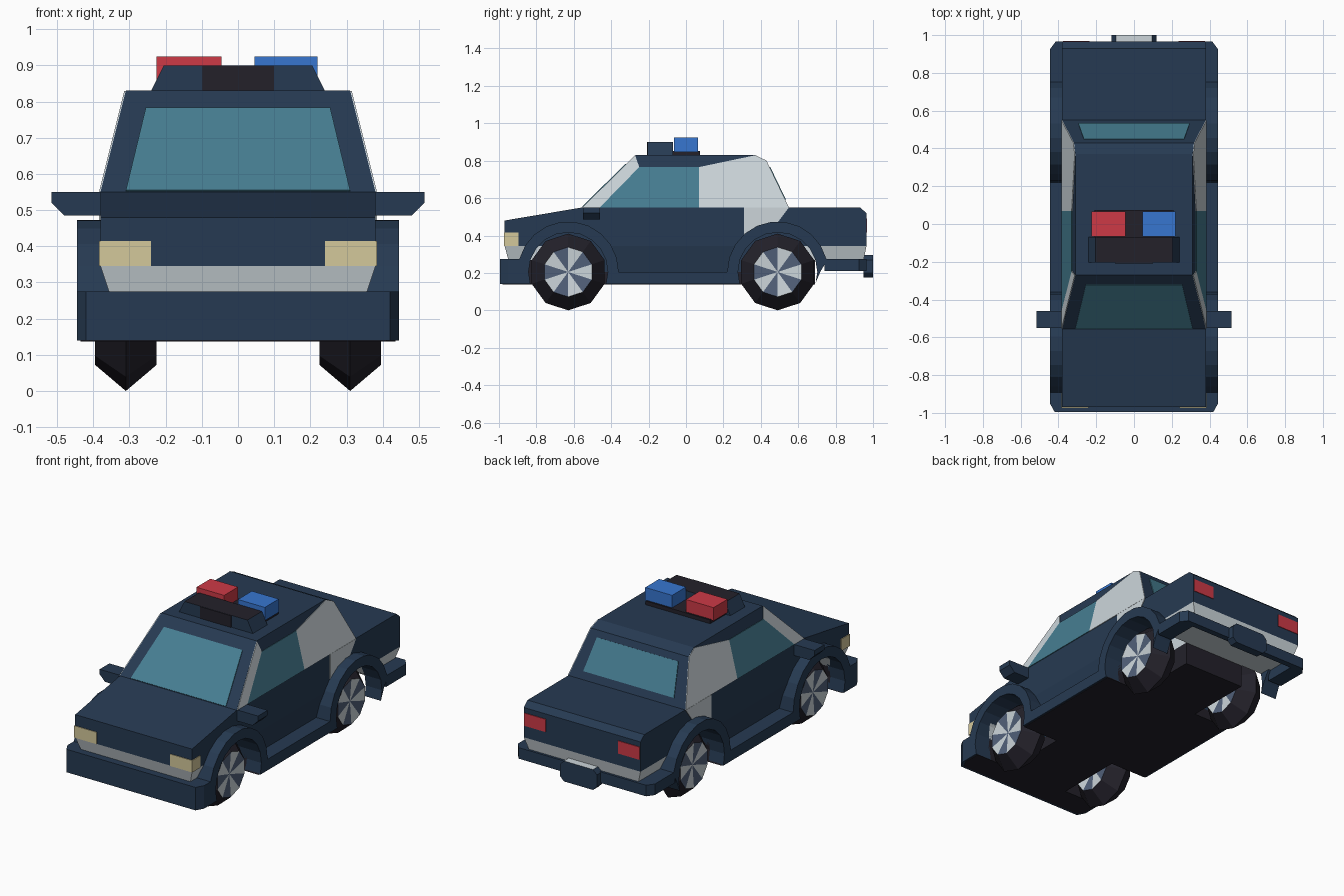
import bpy
import bmesh
from math import sin, cos, pi, radians
from mathutils import Vector

cube = bpy.data.objects.get("Cube")
if cube:
    bpy.data.objects.remove(cube, do_unlink=True)


def material(name, *rgb):
    linear = [((c / 255 + 0.055) / 1.055) ** 2.4 for c in rgb] + [1.0]
    mat = bpy.data.materials.new(name)
    mat.use_nodes = True
    mat.diffuse_color = linear
    mat.node_tree.nodes["Principled BSDF"].inputs["Base Color"].default_value = linear
    return mat


NAVY = material("navy paint", 38, 58, 82)
GREY = material("light grey paint", 204, 213, 218)
GLASS = material("teal glass", 70, 126, 146)
BLACK = material("black rubber", 35, 33, 42)
CREAM = material("cream lamp", 212, 200, 155)
RED = material("red lamp", 205, 58, 70)
BLUE = material("blue lamp", 55, 118, 208)
SLATE = material("slate hub", 82, 97, 122)


def finish(name, bm, *mats):
    bmesh.ops.recalc_face_normals(bm, faces=bm.faces)
    mesh = bpy.data.meshes.new(name)
    bm.to_mesh(mesh)
    bm.free()
    for mat in mats:
        mesh.materials.append(mat)
    obj = bpy.data.objects.new(name, mesh)
    bpy.context.collection.objects.link(obj)
    return obj


def loft(name, ring_a, ring_b, *mats, rule=None):
    """Solid between two matching outlines; rule picks a material by normal."""
    bm = bmesh.new()
    a = [bm.verts.new(p) for p in ring_a]
    b = [bm.verts.new(p) for p in ring_b]
    bm.faces.new(a)
    bm.faces.new(b)
    for i in range(len(a)):
        j = (i + 1) % len(a)
        bm.faces.new((a[i], a[j], b[j], b[i]))
    bmesh.ops.recalc_face_normals(bm, faces=bm.faces)
    if rule:
        for f in bm.faces:
            f.normal_update()
            f.material_index = rule(f.normal)
    return finish(name, bm, *mats)


def along_x(name, yz, x0, x1, mat):
    return loft(name, [(x0, y, z) for y, z in yz], [(x1, y, z) for y, z in yz], mat)


def along_y(name, xz, y0, y1, *mats, rule=None):
    return loft(name, [(x, y0, z) for x, z in xz], [(x, y1, z) for x, z in xz], *mats, rule=rule)


def along_z(name, xy, z0, z1, mat):
    return loft(name, [(x, y, z0) for x, y in xy], [(x, y, z1) for x, y in xy], mat)


def box(name, x0, x1, y0, y1, z0, z1, mat):
    return along_z(name, [(x0, y0), (x1, y0), (x1, y1), (x0, y1)], z0, z1, mat)


def plate(name, pts, mat, half=0.004):
    """Thin plate centred on a flat polygon."""
    p = [Vector(q) for q in pts]
    n = (p[1] - p[0]).cross(p[2] - p[0]).normalized() * half
    return loft(name, [q - n for q in p], [q + n for q in p], mat)


def arc(cy, cz, r, a0, a1, n):
    return [(cy + r * cos(radians(a0 + (a1 - a0) * i / n)),
             cz + r * sin(radians(a0 + (a1 - a0) * i / n))) for i in range(n + 1)]


AXLES = (("front", -0.63), ("rear", 0.49))
SIDES = (("left", 1), ("right", -1))
AXLE_Z = 0.205
cut_parts = []

# Main body with hood, belt line and trunk
cut_parts.append(along_x("body", [(-0.97, 0.345), (-0.97, 0.48), (-0.555, 0.55), (0.93, 0.55),
                                  (0.965, 0.52), (0.965, 0.345)], -0.38, 0.38, NAVY))


# Tapered lower skirts, grey at both ends
def skirt(name, y0, y1, b0, b1, z, mat):
    top = [(-0.38, y0, 0.345), (0.38, y0, 0.345), (0.38, y1, 0.345), (-0.38, y1, 0.345)]
    low = [(-0.355, b0, z), (0.355, b0, z), (0.355, b1, z), (-0.355, b1, z)]
    cut_parts.append(loft(name, top, low, mat))


skirt("front_skirt", -0.97, -0.63, -0.95, -0.63, 0.27, GREY)
skirt("door_skirt", -0.63, 0.49, -0.63, 0.49, 0.205, NAVY)
skirt("rear_skirt", 0.49, 0.965, 0.49, 0.95, 0.27, GREY)

# Floor
cut_parts.append(box("underbody", -0.35, 0.35, -0.93, 0.69, 0.145, 0.28, BLACK))
cut_parts.append(along_z("floor", [(-0.41, -0.98), (0.41, -0.98), (0.435, -0.94), (0.435, 0.69),
                                   (-0.435, 0.69), (-0.435, -0.94)], 0.137, 0.145, BLACK))

# Bumpers
along_z("front_bumper", [(-0.42, -0.995), (0.42, -0.995), (0.445, -0.95), (0.445, -0.92),
                         (-0.445, -0.92), (-0.445, -0.95)], 0.14, 0.275, NAVY)
half = [(0.445, 0.74), (0.445, 0.925), (0.415, 0.965)]
inner = [(0.355, 0.93), (0.355, 0.74)]
mirror = lambda pts: [(-x, y) for x, y in reversed(pts)]
along_z("rear_bumper", half + mirror(half) + mirror(inner) + inner, 0.21, 0.275, NAVY)

# Wheel arch flares and sills
flare = ([(-0.92, 0.14), (-0.92, 0.275)] + arc(-0.63, AXLE_Z, 0.27, 165, 0, 10)
         + arc(0.49, AXLE_Z, 0.27, 180, 15, 10) + [(0.76, 0.275), (0.72, 0.21), (0.69, 0.14)])
for side, s in SIDES:
    cut_parts.append(along_x(side + "_flare_and_sill", flare, s * 0.34, s * 0.445, NAVY))

# Wheel well cutters
for axle, y in AXLES:
    for side, s in SIDES:
        cutter = along_x(f"{axle}_{side}_well_cutter", arc(y, AXLE_Z, 0.212, 0, 342, 19),
                         s * 0.2, s * 0.5, NAVY)
        cutter.hide_render = True
        cutter.display_type = 'WIRE'
        cutter.hide_set(True)
        for part in cut_parts:
            if part.name.startswith(("left", "right")) and not part.name.startswith(side):
                continue
            mod = part.modifiers.new("wheel well", 'BOOLEAN')
            mod.operation = 'DIFFERENCE'
            mod.solver = 'EXACT'
            mod.object = cutter

# Ten-sided wheels with a pointed tread and two-tone hubs
N = 10
for axle, y in AXLES:
    for side, s in SIDES:
        bm = bmesh.new()
        rings = []
        for x, r in ((0.225, 0.133), (0.31, AXLE_Z), (0.395, 0.133)):
            rings.append([bm.verts.new((s * x, y + r * sin(2 * pi * i / N),
                                        AXLE_Z - r * cos(2 * pi * i / N))) for i in range(N)])
        centres = [bm.verts.new((s * x, y, AXLE_Z)) for x in (0.235, 0.385)]
        for i in range(N):
            j = (i + 1) % N
            for a, b in zip(rings, rings[1:]):
                bm.faces.new((a[i], a[j], b[j], b[i]))
            for ring, c in zip((rings[0], rings[2]), centres):
                bm.faces.new((ring[i], ring[j], c)).material_index = 1 + i % 2
        finish(f"{axle}_{side}_wheel", bm, BLACK, GREY, SLATE)


# Cabin, leaning inwards towards the roof
def lean(z):
    return 0.38 - (z - 0.55) * 0.25 if z > 0.55 else 0.38


def on_side(s, yz):
    return [(s * lean(z), y, z) for y, z in yz]


cabin = [(-0.555, 0.55), (-0.27, 0.83), (0.37, 0.83), (0.43, 0.80), (0.55, 0.55)]
loft("cabin", on_side(-1, cabin), on_side(1, cabin), NAVY)
for side, s in SIDES:
    plate(side + "_front_pillar", on_side(s, [(-0.553, 0.55), (-0.272, 0.828), (-0.25, 0.765),
                                              (-0.46, 0.55)]), GREY)
    plate(side + "_side_window", on_side(s, [(-0.46, 0.55), (-0.25, 0.765), (0.07, 0.765),
                                             (0.07, 0.55)]), GLASS)
    plate(side + "_rear_pillar", on_side(s, [(0.07, 0.55), (0.07, 0.765), (0.37, 0.828),
                                             (0.43, 0.80), (0.55, 0.55)]), GREY)
    plate(side + "_quarter_panel", on_side(s, [(0.31, 0.55), (0.55, 0.55), (0.49, 0.47),
                                               (0.31, 0.40)]), GREY)


# Windscreen and rear window lie on the cabin slopes
def slope_window(name, low, high, z0, z1, w0, w1):
    def y_at(z):
        return low[0] + (z - low[1]) * (high[0] - low[0]) / (high[1] - low[1])
    plate(name, [(-w0, y_at(z0), z0), (w0, y_at(z0), z0),
                 (w1, y_at(z1), z1), (-w1, y_at(z1), z1)], GLASS)


slope_window("windscreen", cabin[0], cabin[1], 0.552, 0.78, 0.31, 0.255)
slope_window("rear_window", cabin[4], cabin[3], 0.59, 0.765, 0.295, 0.265)

# Lamps and mirrors
for side, s in SIDES:
    box(side + "_headlight", s * 0.24, s * 0.384, -0.974, -0.895, 0.345, 0.415, CREAM)
    box(side + "_tail_light", s * 0.235, s * 0.375, 0.962, 0.969, 0.415, 0.49, RED)
    along_y(side + "_mirror", [(s * x, z) for x, z in ((0.37, 0.55), (0.515, 0.55), (0.515, 0.52),
                                                       (0.48, 0.485), (0.37, 0.485))],
            -0.55, -0.46, NAVY)

# Rear plate holder with a grey top
along_y("rear_plate_holder", [(-0.12, 0.2), (-0.095, 0.175), (0.095, 0.175), (0.12, 0.2),
                              (0.12, 0.27), (0.095, 0.295), (-0.095, 0.295), (-0.12, 0.27)],
        0.95, 1.0, NAVY, GREY, rule=lambda n: 1 if n.z > 0.9 else 0)

# Roof light bar
along_y("light_bar_housing", [(-0.24, 0.83), (0.24, 0.83), (0.205, 0.9), (-0.205, 0.9)],
        -0.205, -0.07, NAVY, BLACK, rule=lambda n: 1 if n.z > 0.9 else 0)
box("light_bar_speaker", -0.1, 0.1, -0.209, -0.2, 0.83, 0.899, BLACK)
box("light_bar_base", -0.21, 0.21, -0.07, 0.075, 0.825, 0.852, BLACK)
box("red_beacon", -0.225, -0.045, -0.065, 0.065, 0.847, 0.925, RED)
box("blue_beacon", 0.045, 0.22, -0.065, 0.065, 0.847, 0.925, BLUE)
